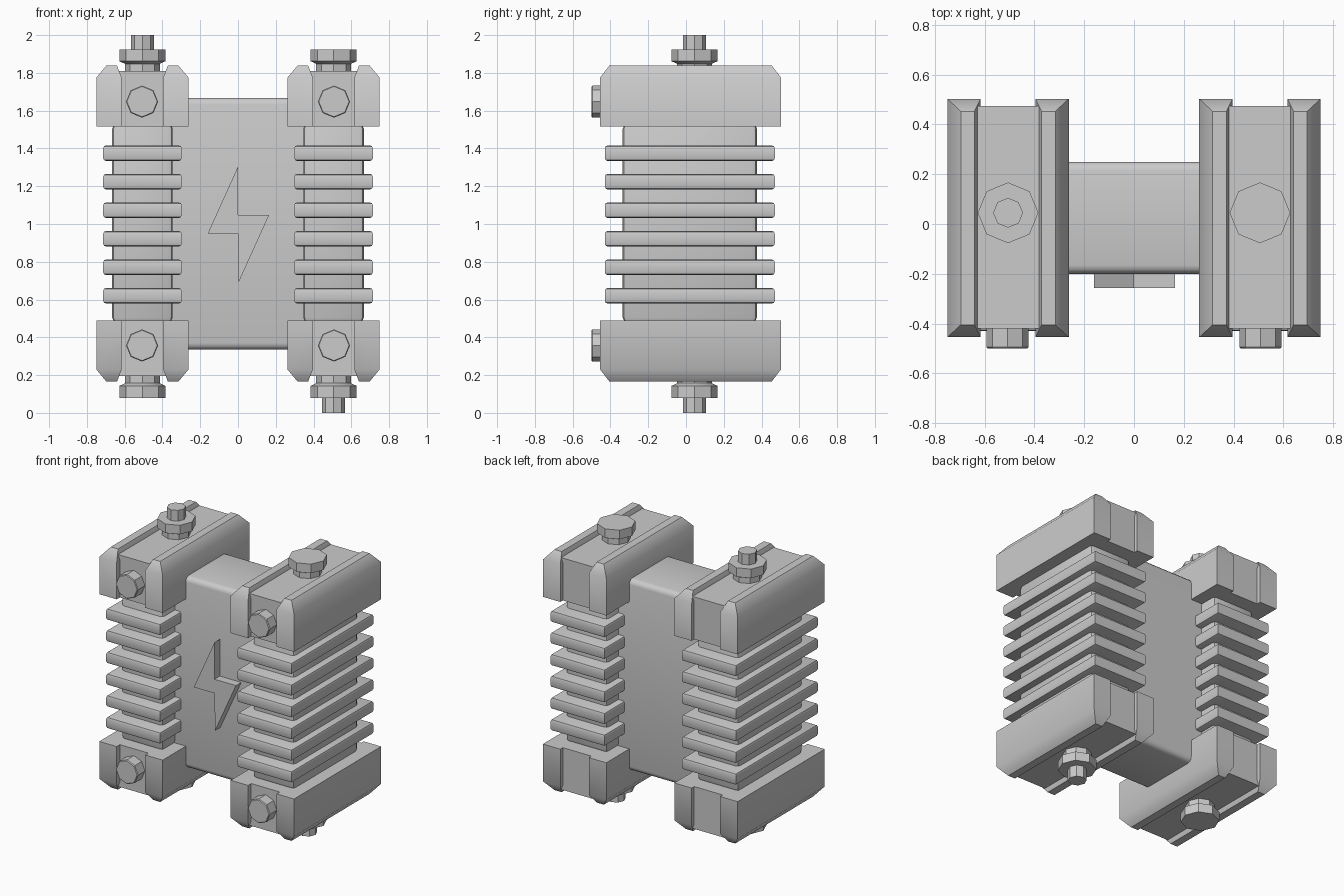
import bpy, bmesh, math
from mathutils import Matrix, Vector

if "Cube" in bpy.data.objects:
    bpy.data.objects.remove(bpy.data.objects["Cube"])

MID = 1.0025  # mirror height between upper and lower caps
CX = 0.506    # column offset from centre


def finish(name, bm, angle=40):
    bmesh.ops.recalc_face_normals(bm, faces=bm.faces)
    me = bpy.data.meshes.new(name)
    bm.to_mesh(me)
    bm.free()
    ob = bpy.data.objects.new(name, me)
    bpy.context.collection.objects.link(ob)
    bpy.ops.object.select_all(action='DESELECT')
    bpy.context.view_layer.objects.active = ob
    ob.select_set(True)
    bpy.ops.object.shade_smooth_by_angle(angle=math.radians(angle))
    return ob


def loft(bm, rings):
    """Skin a stack of point loops and close both ends."""
    vs = [[bm.verts.new(p) for p in r] for r in rings]
    n = len(vs[0])
    for a, b in zip(vs, vs[1:]):
        for i in range(n):
            j = (i + 1) % n
            bm.faces.new((a[i], a[j], b[j], b[i]))
    bm.faces.new(vs[0])
    bm.faces.new(vs[-1])


def rect(x0, x1, y0, y1, z):
    return [(x0, y0, z), (x1, y0, z), (x1, y1, z), (x0, y1, z)]


def box(name, x0, x1, y0, y1, z0, z1, bevel=0, segs=2, pick=None):
    bm = bmesh.new()
    loft(bm, [rect(x0, x1, y0, y1, z0), rect(x0, x1, y0, y1, z1)])
    if bevel:
        edges = [e for e in bm.edges if pick is None or pick(e)]
        bmesh.ops.bevel(bm, geom=edges, offset=bevel, segments=segs,
                        profile=0.5, affect='EDGES')
    return finish(name, bm)


def octagon(r, z, cx=0, cy=0):
    return [(cx + r * math.cos(i * math.pi / 4), cy + r * math.sin(i * math.pi / 4), z)
            for i in range(8)]


def flip(z, s):
    return z if s > 0 else 2 * MID - z


def along_x(e):
    d = e.verts[0].co - e.verts[1].co
    return abs(d.x) > abs(d.y) + abs(d.z)


def horizontal(e):
    return abs(e.verts[0].co.z - e.verts[1].co.z) < 1e-4


for side, sx in (("left", -1), ("right", 1)):
    c = sx * CX
    # finned column
    box(side + "_column", c - .16, c + .16, -.335, .375, .48, 1.53, .025)
    for i in range(6):
        z = .62 + i * .151
        box(f"{side}_fin_{i + 1}", c - .208, c + .208, -.43, .47,
            z - .041, z + .041, .015, 2, horizontal)

    for level, sz in (("upper", 1), ("lower", -1)):
        tag = f"{side}_{level}_"
        # cap core, recessed between two rails
        bm = bmesh.new()
        loft(bm, [rect(c - .13, c + .13, -.42, .475, flip(1.515, sz)),
                  rect(c - .13, c + .13, -.42, .475, flip(1.81, sz))])
        finish(tag + "cap_core", bm)
        # chamfered rails
        bm = bmesh.new()
        for s in (-1, 1):
            xi, xo = c + s * .11, c + s * .244
            loft(bm, [rect(xi, xo, -.455, .503, flip(1.515, sz)),
                      rect(xi, xo, -.455, .503, flip(1.775, sz)),
                      rect(c + s * .135, xo - s * .054, -.405, .453, flip(1.84, sz))])
        finish(tag + "cap_rails", bm)
        # front bolt head
        bm = bmesh.new()
        loft(bm, [octagon(.085, .40), octagon(.085, .495), octagon(.08, .5)])
        bm.transform(Matrix.Translation((c + sx * .002, 0, flip(1.648, sz)))
                     @ Matrix.Rotation(math.pi / 2, 4, 'X'))
        finish(tag + "front_bolt", bm, 30)
        # terminal nut, with a stud on two opposite corners
        bm = bmesh.new()
        rings = [(.092, 1.79), (.092, 1.848), (.122, 1.862), (.122, 1.925)]
        if sx * sz < 0:
            rings += [(.06, 1.925), (.06, 2 * MID if sz < 0 else 2.0)]
        loft(bm, [octagon(r, flip(z, sz), c, .045) for r, z in rings])
        finish(tag + "terminal", bm, 30)

# central body joining both columns
box("centre_body", -.4, .4, -.2, .25, .335, 1.668, .035, 3, along_x)

# raised bolt-shaped emblem
zig = [(0, 1.305), (-.16, .95), (0, .95), (.003, .69), (.165, 1.048), (0, 1.048)]
bm = bmesh.new()
loft(bm, [[(x, y, z) for x, z in zig] for y in (-.19, -.258)])
finish("lightning_emblem", bm, 25)
